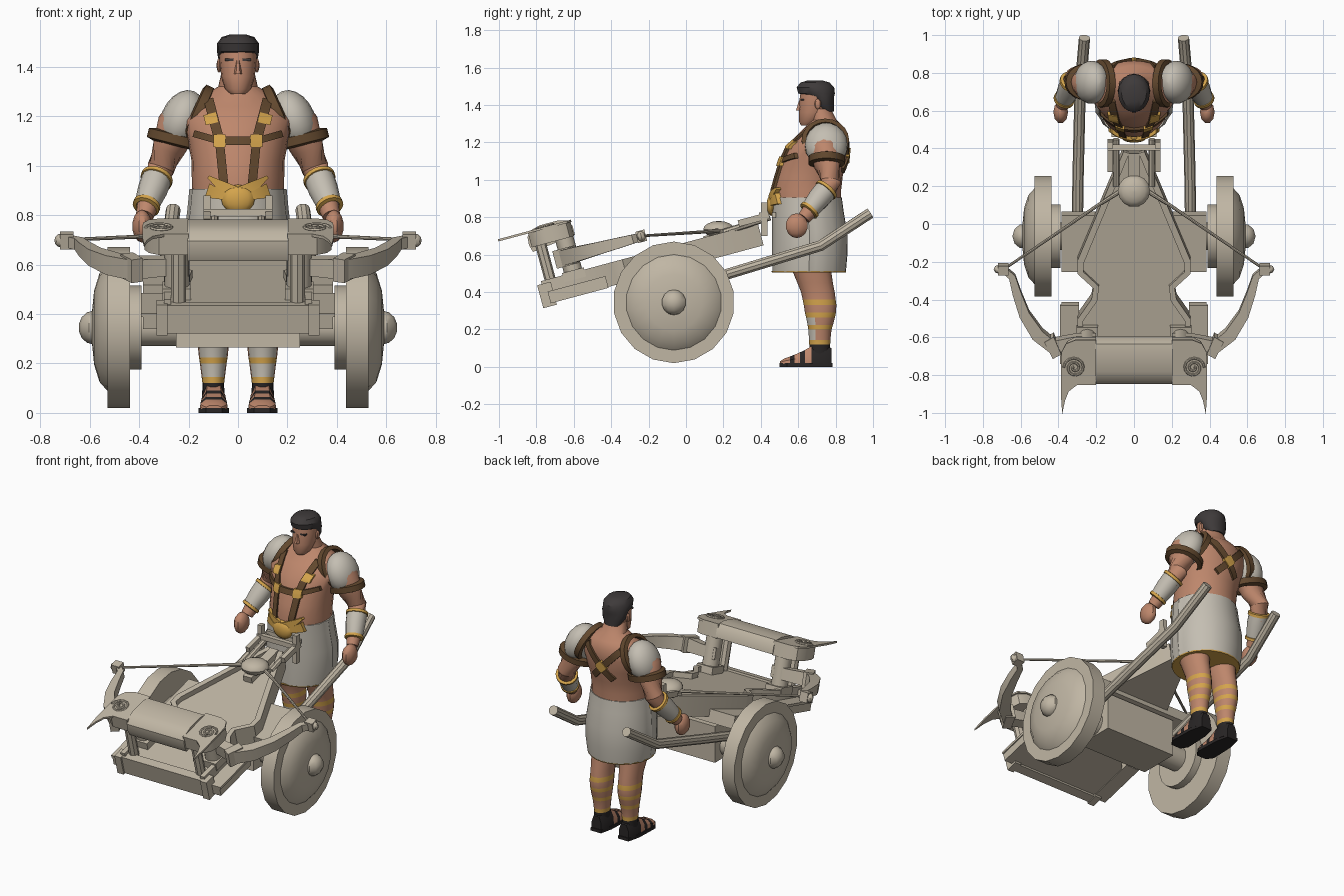
import bpy, bmesh, math
from mathutils import Matrix, Vector

if "Cube" in bpy.data.objects:
    bpy.data.objects.remove(bpy.data.objects["Cube"])

def lin(c):
    c /= 255
    return c / 12.92 if c <= 0.04045 else ((c + 0.055) / 1.055) ** 2.4

MATS = {}
for name, rgb in {"wood": (192, 182, 164), "skin": (190, 135, 108), "hair": (62, 58, 58), "leather": (98, 72, 46),
                  "gold": (212, 164, 76), "cloth": (196, 190, 178), "black": (40, 37, 37)}.items():
    m = bpy.data.materials.new(name)
    m.diffuse_color = (*[lin(c) for c in rgb], 1)
    m.use_nodes = True
    m.node_tree.nodes["Principled BSDF"].inputs["Base Color"].default_value = m.diffuse_color
    MATS[name] = m

# tilted frame of the cart body: x, along the slope, normal to the slope
TILT = Matrix.Translation((0, -0.74, 0.325)) @ Matrix.Rotation(math.radians(15), 4, 'X')

def obj(name, verts, faces, mat, M=None, mir=False):
    """mat is one material name or a list with one name per face"""
    mats = [mat] * len(faces) if isinstance(mat, str) else list(mat)
    verts = [(M @ Vector(v)) if M else Vector(v) for v in verts]
    if mir:
        n = len(verts)
        verts = verts + [Vector((-v.x, v.y, v.z)) for v in verts]
        faces = faces + [[i + n for i in f] for f in faces]
        mats = mats * 2
    me = bpy.data.meshes.new(name)
    me.from_pydata(verts, [], faces)
    used = sorted(set(mats))
    for u in used:
        me.materials.append(MATS[u])
    for p, k in zip(me.polygons, mats):
        p.material_index = used.index(k)
    bm = bmesh.new()
    bm.from_mesh(me)
    bmesh.ops.recalc_face_normals(bm, faces=bm.faces)
    bm.to_mesh(me)
    bm.free()
    o = bpy.data.objects.new(name, me)
    bpy.context.collection.objects.link(o)
    return o

def loft(name, rings, mat, M=None, mir=False, closed=False):
    n, k = len(rings[0]), len(rings)
    verts = [p for r in rings for p in r]
    faces, mats = [], []
    pick = mat if callable(mat) else (lambda i, j: mat)
    for i in range(k if closed else k - 1):
        for j in range(n):
            a, b, q = i * n, ((i + 1) % k) * n, (j + 1) % n
            faces.append([a + j, a + q, b + q, b + j])
            mats.append(pick(i, j))
    if not closed:
        faces += [list(range(n)), list(range((k - 1) * n, k * n))]
        mats += [pick(0, 0), pick(k - 2, 0)]
    return obj(name, verts, faces, mats, M, mir)

def ell(cx, cy, z, rx, ry, n=20):
    return [(cx + rx * math.cos(2 * math.pi * j / n), cy + ry * math.sin(2 * math.pi * j / n), z) for j in range(n)]

def ellipsoid(name, c, r, mat, M=None, mir=False, n=14, k=8):
    rings = []
    for i in range(k + 1):
        t = math.pi * min(max(i / k, 0.01), 0.99)
        rings.append(ell(c[0], c[1], c[2] - r[2] * math.cos(t), r[0] * math.sin(t), r[1] * math.sin(t), n))
    return loft(name, rings, mat, M, mir)

def tube(name, pts, radii, mat, M=None, mir=False, n=10):
    P = [Vector(p) for p in pts]
    rings = []
    for i, p in enumerate(P):
        q = (P[min(i + 1, len(P) - 1)] - P[max(i - 1, 0)]).to_track_quat('Z', 'Y')
        r = radii[i] if isinstance(radii, (list, tuple)) else radii
        rings.append([p + q @ Vector(v) for v in ell(0, 0, 0, r, r, n)])
    return loft(name, rings, mat, M, mir)

def prism(name, outline, z0, z1, mat, M=None, mir=False):
    return loft(name, [[(x, y, z0) for x, y in outline], [(x, y, z1) for x, y in outline]], mat, M, mir)

def box(name, x0, x1, y0, y1, z0, z1, mat, M=None, mir=False):
    return prism(name, [(x0, y0), (x1, y0), (x1, y1), (x0, y1)], z0, z1, mat, M, mir)

def band(name, c, axis, rx, ry, thick, high, mat, mir=True):
    """flat hoop around an axis"""
    q = Vector(axis).to_track_quat('Z', 'Y')
    rings = []
    for i in range(20):
        a = 2 * math.pi * i / 20
        rings.append([Vector(c) + q @ Vector(((rx + d * thick) * math.cos(a), (ry + d * thick) * math.sin(a), e * high))
                      for d, e in ((-1, -1), (1, -.7), (1, .7), (-1, 1))])
    loft(name, rings, mat, None, mir, True)

# ---- wheels and axle
def lathe(name, prof, mat, n=18, mir=True):
    loft(name, [[(x, -0.065 + r * math.sin(2 * math.pi * j / n), 0.345 + r * math.cos(2 * math.pi * j / n))
                 for j in range(n)] for x, r in prof], mat, None, mir)

lathe("wheel", [(.39, .17), (.436, .17), (.436, .325), (.528, .325), (.528, .256), (.56, .22), (.582, .15), (.592, .05)], "wood")
ellipsoid("hub_cap", (.585, -.065, .345), (.06, .068, .068), "wood", None, True, 10, 7)
lathe("axle", [(-.4, .075), (.4, .075)], "wood", 14, False)
box("axle_block", -.25, .25, -.2, .06, .265, .5, "wood")

# ---- tilted body
edge = [(.3, 0), (.3, .28), (.225, .39), (.215, .45), (.3, .53), (.3, .6), (.055, 1.2)]
inner = [(.27, 0), (.27, .27), (.195, .38), (.185, .46), (.268, .54), (.265, .59), (.025, 1.19)]
prism("deck", edge + [(-x, u) for x, u in edge[::-1]], .015, .105, "wood", TILT)
prism("deck_rim", edge + inner[::-1], .09, .138, "wood", TILT, True)
box("front_beam", -.31, .31, -.015, .04, 0, .118, "wood", TILT)
box("beam_cap", .285, .33, -.025, .05, -.005, .122, "wood", TILT, True)
box("side_beam", .29, .385, .02, .34, .01, .075, "wood", TILT, True)
box("side_panel_frame_top", .385, .392, .02, .34, .06, .075, "wood", TILT, True)
box("cross_frame", -.385, .385, .52, .83, -.02, .06, "wood", TILT)
box("groove_bar", -.03, .03, .9, 1.19, .105, .145, "wood", TILT)
tube("push_handle", [(.3, 0, .43), (.296, .26, .508), (.285, .72, .648), (.262, .985, .822)], .03, "wood", None, True, 10)

# ---- front head with posts, rounded cover and scroll plates
tube("head_post", [(.247, .18, .1), (.247, .18, .34)], .05, "wood", TILT, True, 12)
tube("small_front_post", [(.24, .05, .1), (.24, .05, .33)], .03, "wood", TILT, True, 8)
box("post_foot", .19, .305, .12, .24, .1, .15, "wood", TILT, True)
cover = [(0, .3), (-.012, .34), (-.008, .385), (.02, .415), (.07, .428), (.17, .428), (.22, .415), (.24, .38), (.24, .33)]
loft("head_cover", [[(x, u, n) for u, n in cover] for x in (-.205, .205)], "wood", TILT)
prism("head_side", [(.2, 0), (.32, 0), (.36, .03), (.378, .08), (.378, .16), (.355, .21), (.31, .235), (.2, .235)], .325, .402, "wood", TILT, True)
prism("scroll_plate", [(.2, -.005), (.3, -.005), (.345, -.04), (.365, -.09), (.38, -.165), (.387, -.06), (.385, .17),
                       (.36, .22), (.31, .24), (.2, .24)], .402, .414, "wood", TILT, True)
tube("scroll", [(.315 + (.058 - .0019 * i) * math.cos(i * .5), .09 + (.058 - .0019 * i) * math.sin(i * .5), .416)
                for i in range(28)], .007, "wood", TILT, True, 6)

# ---- bow arms, string and slider
path = [(.2, .19), (.30, .19), (.43, .16), (.51, .225), (.58, .335), (.62, .45), (.645, .54), (.69, .58)]
half = [.03, .03, .036, .034, .028, .023, .018, .016]
rings = []
for i, (x, u) in enumerate(path):
    a, b = path[max(i - 1, 0)], path[min(i + 1, len(path) - 1)]
    t = Vector((b[0] - a[0], b[1] - a[1])).normalized()
    w, h = half[i], half[i] + .006
    rings.append([(x - t.y * w * s, u + t.x * w * s, .228 + h * e) for s, e in ((-1, -1), (1, -1), (1, 1), (-1, 1))])
loft("bow_arm", rings, "wood", TILT, True)
prism("bow_clamp", [(.385, .125), (.43, .10), (.475, .19), (.425, .22)], .18, .277, "wood", TILT, True)
box("bow_tip", .665, .72, .555, .605, .2, .262, "wood", TILT, True)
ellipsoid("bow_tip_knob", (.715, .58, .23), (.028, .024, .028), "wood", TILT, True, 8, 6)
tube("bow_string", [(.69, -.24, .70), (.19, .1, .722), (.03, .2, .73)], [.007, .009, .014], "wood", None, True, 8)
ellipsoid("slider", (0, .175, .735), (.085, .085, .045), "wood")

# ---- trigger frame
tube("trigger_rail", [(.095, .2, .72), (.095, .45, .80)], .017, "wood", None, True, 8)
box("trigger_bar", -.14, .14, .39, .42, .795, .825, "wood")
box("trigger_bar_rear", -.12, .12, .46, .48, .80, .825, "wood")
box("trigger_arm", .112, .14, 1.1, 1.27, .145, .18, "wood", TILT, True)
box("trigger_post", .112, .14, .40, .435, .70, .88, "wood", None, True)

# ---- torso, skirt
TORSO = [(.85, .645, .185, .185), (.95, .645, .187, .185), (1.02, .658, .188, .18), (1.1, .68, .203, .178),
         (1.18, .70, .225, .165), (1.24, .73, .2, .135), (1.285, .74, .14, .1), (1.32, .735, .08, .07), (1.38, .715, .066, .06)]
loft("torso", [ell(0, cy, z, rx, ry, 24) for z, cy, rx, ry in TORSO], "skin")
SK = [(.51, .657, .2, .198), (.6, .66, .212, .203), (.72, .66, .213, .202), (.83, .65, .2, .193), (.905, .645, .193, .188)]
loft("skirt", [[(x * (1 + .02 * math.cos(j * math.pi)), y + (.012 if abs(x) < .02 and y < .6 else 0), z)
                for j, (x, y, z) in enumerate(ell(0, cy, z, rx, ry, 36))] for z, cy, rx, ry in SK], "cloth")
loft("skirt_lining", [ell(0, .657, .505, .2, .197, 24), ell(0, .657, .512, .203, .2, 24)], "gold")

# ---- straps that follow the torso surface
def surf(x, z, back, off):
    for a, b in zip(TORSO, TORSO[1:]):
        if a[0] <= z <= b[0]:
            t = (z - a[0]) / (b[0] - a[0])
            cy, rx, ry = [a[k] + (b[k] - a[k]) * t for k in (1, 2, 3)]
            d = (ry + off) * math.sqrt(max(0, 1 - (x / (rx + off)) ** 2))
            return (x, cy + d if back else cy - d, z)

def strap(name, p, q, w, mat, back=False, off=.012, w2=None):
    d = (Vector(q) - Vector(p)).normalized()
    rings = []
    for i in range(9):
        c = Vector(p).lerp(Vector(q), i / 8)
        ww = w + ((w2 if w2 is not None else w) - w) * i / 8
        a, b = c + Vector((-d.y, d.x)) * ww, c - Vector((-d.y, d.x)) * ww
        rings.append([surf(*a, back, -.01), surf(*a, back, off), surf(*b, back, off), surf(*b, back, -.01)])
    loft(name, rings, mat, None, True)

strap("upper_strap", (.12, 1.27), (.075, 1.1), .02, "leather")
strap("upper_strap_gold", (.115, 1.21), (.105, 1.17), .026, "gold", False, .016)
strap("lower_strap", (.075, 1.1), (.055, .9), .018, "leather")
strap("cross_strap", (-.01, 1.1), (.075, 1.1), .017, "leather")
strap("side_strap", (.075, 1.1), (.18, 1.13), .014, "leather")
strap("buckle", (.075, 1.125), (.075, 1.075), .025, "gold", False, .018)
strap("back_strap", (.12, 1.25), (-.07, 1.05), .02, "leather", True)
strap("back_gold", (-.02, 1.11), (.02, 1.15), .03, "gold", True, .017)
strap("belt_wing", (.02, .885), (.12, .955), .035, "gold", False, .018, .006)
strap("belt_wing_low", (.02, .865), (.125, .90), .008, "gold", False, .02, .03)
ellipsoid("belt_emblem", (0, .46, .865), (.068, .03, .058), "gold")

# ---- head and hair
HEAD = [(1.29, .645, .03, .03), (1.31, .66, .052, .055), (1.36, .682, .068, .078), (1.43, .693, .075, .086), (1.49, .70, .074, .084)]
loft("head", [ell(0, cy, z, rx, ry, 16) for z, cy, rx, ry in HEAD], "skin")
HAIR = [(1.365, .755, .05, .035), (1.40, .735, .074, .055), (1.445, .725, .082, .067), (1.462, .698, .085, .098),
        (1.495, .692, .084, .1), (1.52, .69, .066, .078), (1.53, .69, .035, .045)]
loft("hair", [ell(0, cy, z, rx, ry, 16) for z, cy, rx, ry in HAIR], "hair")
loft("nose", [ell(0, .605, 1.37, .016, .02, 6), ell(0, .615, 1.425, .008, .012, 6)], "skin")
box("brow", .012, .052, .611, .64, 1.424, 1.433, "hair", None, True)
ellipsoid("ear", (.077, .705, 1.405), (.01, .018, .028), "skin", None, True, 8, 6)

# ---- arms, shoulder guards and bracers
tube("arm", [(.2, .74, 1.22), (.245, .745, 1.16), (.28, .755, 1.07), (.312, .775, .99), (.335, .735, .92), (.36, .68, .855), (.378, .63, .795)],
     [.08, .085, .068, .056, .054, .046, .036], "skin", None, True, 14)
ellipsoid("hand", (.388, .592, .755), (.04, .062, .066), "skin", None, True, 10, 7)
down = (.045, -.092, -.105)
tube("bracer", [(.33, .748, .945), (.346, .71, .9), (.37, .66, .838)], [.061, .06, .05], "cloth", None, True, 14)
band("bracer_top_trim", (.329, .75, .947), down, .058, .058, .008, .012, "gold")
band("bracer_end_trim", (.37, .66, .838), down, .048, .048, .008, .012, "gold")
lean = Matrix.Translation((.225, .75, 1.185)) @ Matrix.Rotation(math.radians(-22), 4, 'Y')
ellipsoid("shoulder_guard", (0, 0, 0), (.088, .115, .125), "cloth", lean, True, 18, 10)
band("guard_lower_band", (.247, .752, 1.105), (.25, 0, -1), .085, .108, .013, .026, "leather")
band("guard_inner_band", (.165, .745, 1.205), (1, 0, .45), .115, .115, .012, .024, "leather")

# ---- legs with wrapped shins
LEG = [(.07, .715, .045, .055), (.12, .715, .044, .056), (.145, .715, .047, .057), (.20, .716, .054, .062), (.225, .718, .058, .068),
       (.265, .719, .062, .077), (.29, .719, .064, .083), (.33, .717, .065, .087), (.36, .712, .064, .088), (.40, .705, .064, .09),
       (.45, .69, .07, .095), (.56, .66, .085, .11)]
def leg_colour(i, j):
    if i in (1, 3, 5, 7):
        return "gold"
    front = 9 <= j <= 14
    return "black" if i == 0 else ("cloth" if front and i in (2, 4) else "skin")
loft("leg", [ell(.1, cy, z, rx, ry, 16) for z, cy, rx, ry in LEG], leg_colour, None, True)

# ---- sandals and feet
FOOT = [(.503, .032, .03), (.525, .052, .045), (.555, .057, .055), (.58, .056, .065), (.61, .054, .078), (.635, .052, .09),
        (.67, .05, .11), (.74, .05, .115), (.778, .035, .10)]
loft("foot", [[(.098 + w * a, y, .015 + (h - .015) * b) for a, b in ((-1, 0), (1, 0), (.95, .55), (.55, 1), (-.55, 1), (-.95, .55))]
              for y, w, h in FOOT], lambda i, j: "black" if i in (2, 4) or i > 5 else "skin", None, True)
prism("sole", [(.065, .5), (.13, .5), (.16, .54), (.155, .7), (.135, .783), (.062, .783), (.043, .7), (.037, .54)], 0, .02, "black", None, True)

# ---- smooth shading with sharp edges kept
bpy.ops.object.select_all(action='DESELECT')
for o in bpy.context.scene.objects:
    o.select_set(True)
    bpy.context.view_layer.objects.active = o
bpy.ops.object.shade_smooth_by_angle(angle=math.radians(35))
